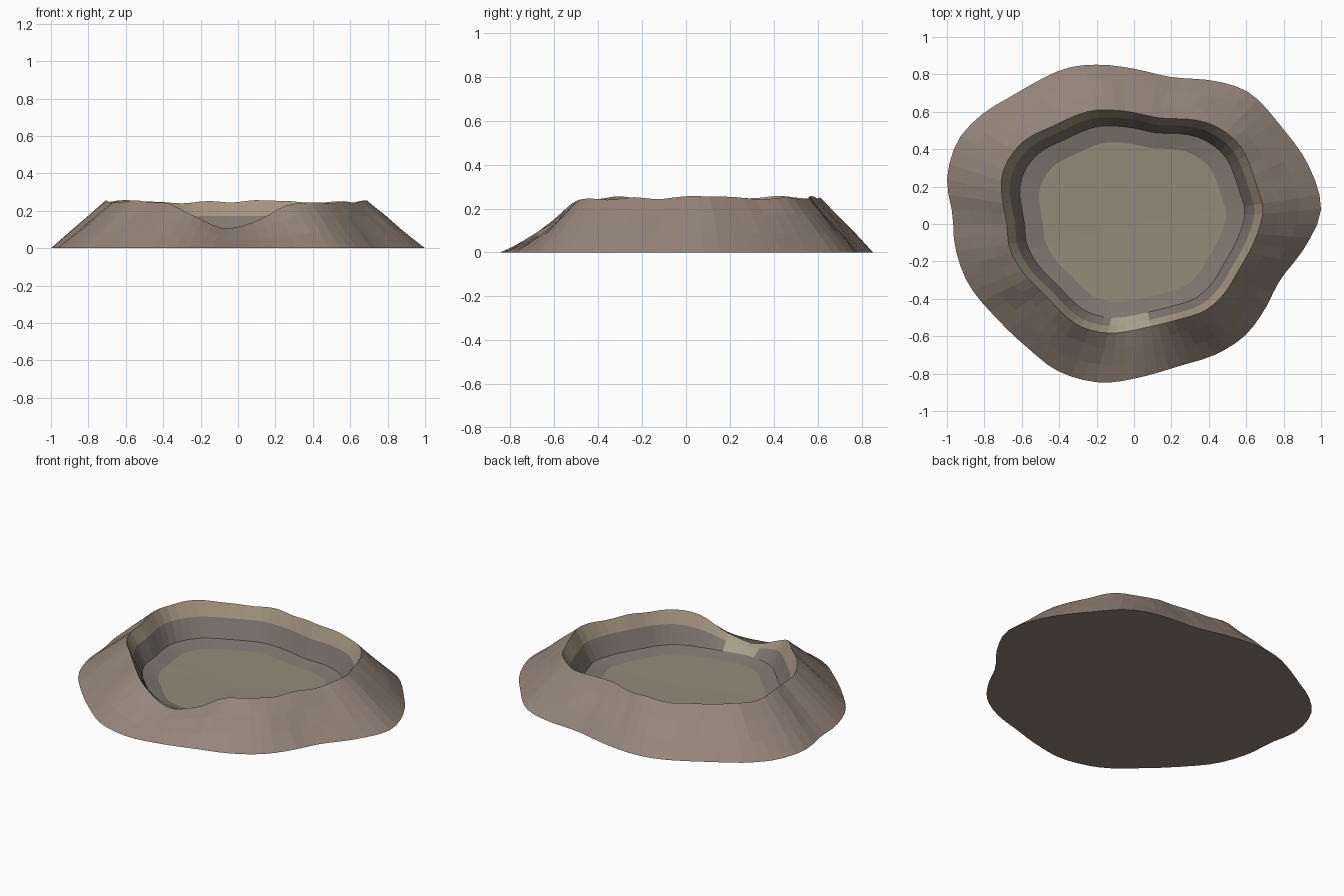
import bpy, bmesh, math, random
from mathutils import Vector

if "Cube" in bpy.data.objects:
    bpy.data.objects.remove(bpy.data.objects["Cube"])

random.seed(4)
SEG = 80

# outlines seen from above, counter-clockwise
FOOT = [(1, .08), (.93, .32), (.78, .53), (.62, .70), (.43, .765), (.2, .785), (0, .83),
        (-.2, .852), (-.4, .82), (-.67, .675), (-.82, .58), (-.945, .44), (-1, .24),
        (-.97, .05), (-.955, -.13), (-.88, -.33), (-.72, -.52), (-.56, -.67), (-.4, -.79),
        (-.18, -.848), (.03, -.82), (.24, -.76), (.43, -.70), (.59, -.60), (.7, -.455),
        (.78, -.3), (.91, -.13)]
RIM = [(.69, .065), (.66, .19), (.58, .4), (.455, .513), (.32, .557), (.135, .567),
       (-.025, .60), (-.18, .61), (-.29, .588), (-.43, .525), (-.587, .445), (-.685, .32),
       (-.71, .19), (-.68, 0), (-.665, -.13), (-.587, -.267), (-.48, -.375), (-.346, -.51),
       (-.24, -.565), (-.105, -.583), (.08, -.55), (.24, -.51), (.376, -.465),
       (.48, -.375), (.563, -.24), (.64, -.1)]


def radius_lookup(points):
    """Smooth the closed outline and return radius as a function of angle."""
    n, dense = len(points), []
    for i in range(n):
        a, b, c, d = (Vector(points[(i + k) % n]) for k in (-1, 0, 1, 2))
        for j in range(6):
            t = j / 6
            p = .5 * (2 * b + (c - a) * t + (2 * a - 5 * b + 4 * c - d) * t * t
                      + (3 * b - a - 3 * c + d) * t ** 3)
            dense.append((math.atan2(p.y, p.x) % math.tau, p.length))
    dense.sort()
    dense = [(dense[-1][0] - math.tau, dense[-1][1])] + dense + [(dense[0][0] + math.tau, dense[0][1])]

    def radius(angle):
        for (a0, r0), (a1, r1) in zip(dense, dense[1:]):
            if a0 <= angle <= a1:
                return r0 + (r1 - r0) * (angle - a0) / max(a1 - a0, 1e-6)
        return dense[-1][1]
    return radius


def material(name, color):
    m = bpy.data.materials.new(name)
    m.diffuse_color = (*color, 1)
    m.use_nodes = True
    m.node_tree.nodes["Principled BSDF"].inputs["Base Color"].default_value = m.diffuse_color
    return m


foot, rim = radius_lookup(FOOT), radius_lookup(RIM)
angles = [math.tau * i / SEG for i in range(SEG)]


def notch(a):
    d = (math.degrees(a) - 267 + 180) % 360 - 180
    return math.exp(-d * d / (2 * 17 ** 2))


def rim_height(a):
    bumps = .005 * math.sin(5 * a + 1) + .004 * math.sin(11 * a) + .003 * math.sin(17 * a + 2)
    return .249 + bumps - .14 * notch(a)


bm = bmesh.new()


def ring(fn):
    verts = []
    for a in angles:
        r, z = fn(a)
        verts.append(bm.verts.new((r * math.cos(a), r * math.sin(a), z)))
    return verts


def slope(t):
    """Ring on the outer slope, slightly roughened."""
    def fn(a):
        k = random.uniform(-.006, .006)
        return foot(a) + (rim(a) - foot(a)) * t + k, rim_height(a) * t
    return fn


# rings from the foot, over the rim, down to the floor
rings = [
    ring(lambda a: (foot(a), 0)),
    ring(slope(.35)),
    ring(slope(.7)),
    ring(lambda a: (rim(a), rim_height(a))),
    ring(lambda a: (rim(a) * .935, .172 - .08 * notch(a))),
    ring(lambda a: (rim(a) * .86, .062)),
    ring(lambda a: (rim(a) * .715, .042)),
]
band_material = [0, 0, 0, 1, 2, 2]
for k, (lo, hi) in enumerate(zip(rings, rings[1:])):
    for i in range(SEG):
        j = (i + 1) % SEG
        f = bm.faces.new((lo[i], lo[j], hi[j], hi[i]))
        f.material_index = band_material[k]
        # pale spill patch in the notch
        if k in (3, 4) and notch((angles[i] + math.pi / SEG)) > .77:
            f.material_index = 4

# floor fan and flat underside
centre = bm.verts.new((0, 0, .036))
for i in range(SEG):
    f = bm.faces.new((rings[-1][i], rings[-1][(i + 1) % SEG], centre))
    f.material_index = 3
bm.faces.new(rings[0][::-1])

mesh = bpy.data.meshes.new("crater")
bm.to_mesh(mesh)
bm.free()
for m in (material("outer_rock", (.30, .235, .195)),
          material("rim_rock", (.36, .29, .21)),
          material("inner_wall", (.215, .185, .16)),
          material("floor_dust", (.29, .26, .19)),
          material("notch_sand", (.38, .34, .25))):
    mesh.materials.append(m)
crater = bpy.data.objects.new("crater", mesh)
bpy.context.collection.objects.link(crater)
